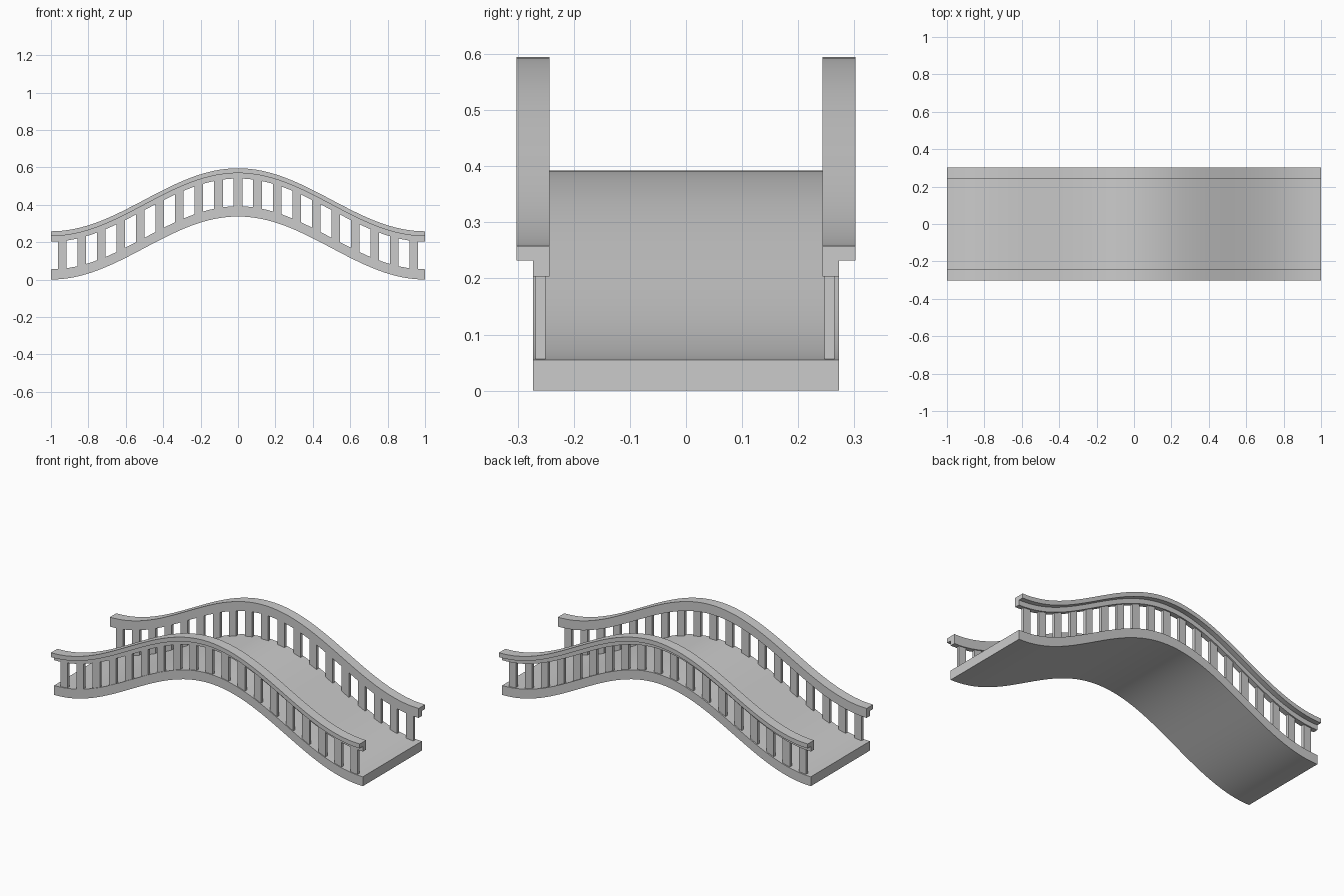
import bpy, bmesh, math

if "Cube" in bpy.data.objects:
    bpy.data.objects.remove(bpy.data.objects["Cube"])

SEGMENTS = 64
AMP = 0.1685


def rise(x):
    return AMP * (1 + math.cos(math.pi * x))


def finish(name, bm):
    bmesh.ops.recalc_face_normals(bm, faces=bm.faces)
    mesh = bpy.data.meshes.new(name)
    bm.to_mesh(mesh)
    bm.free()
    obj = bpy.data.objects.new(name, mesh)
    bpy.context.collection.objects.link(obj)
    bpy.ops.object.select_all(action='DESELECT')
    obj.select_set(True)
    bpy.context.view_layer.objects.active = obj
    bpy.ops.object.shade_smooth_by_angle(angle=math.radians(30))
    return obj


def sweep(name, profile):
    """Sweep a (y, z) profile along the bridge's wave."""
    bm = bmesh.new()
    rings = []
    for i in range(SEGMENTS + 1):
        x = -1 + 2 * i / SEGMENTS
        rings.append([bm.verts.new((x, y, z + rise(x))) for y, z in profile])
    n = len(profile)
    for a, b in zip(rings, rings[1:]):
        for k in range(n):
            bm.faces.new((a[k], a[(k + 1) % n], b[(k + 1) % n], b[k]))
    bm.faces.new(rings[0])
    bm.faces.new(rings[-1])
    return finish(name, bm)


def balusters(name, y):
    """Row of upright slats from the deck into the handrail."""
    bm = bmesh.new()
    for i in range(-9, 10):
        x = i * 0.1044
        cube = bmesh.ops.create_cube(bm, size=1)["verts"]
        bmesh.ops.scale(bm, vec=(0.046, 0.018, 0.182), verts=cube)
        bmesh.ops.translate(bm, vec=(x, y, 0.129 + rise(x)), verts=cube)
    return finish(name, bm)


# Curved walkway
sweep("deck", [(-0.273, 0), (0.273, 0), (0.273, 0.055), (-0.273, 0.055)])

# Handrails: overhanging cap on a narrower beam, flush on the inside
rail = [(0.243, 0.203), (0.273, 0.203), (0.273, 0.232),
        (0.302, 0.232), (0.302, 0.258), (0.243, 0.258)]
for side, s in (("front", -1), ("back", 1)):
    sweep(side + "_handrail", [(s * y, z) for y, z in rail])

# Baluster rows
balusters("front_balusters", -0.259)
balusters("back_balusters", 0.256)
